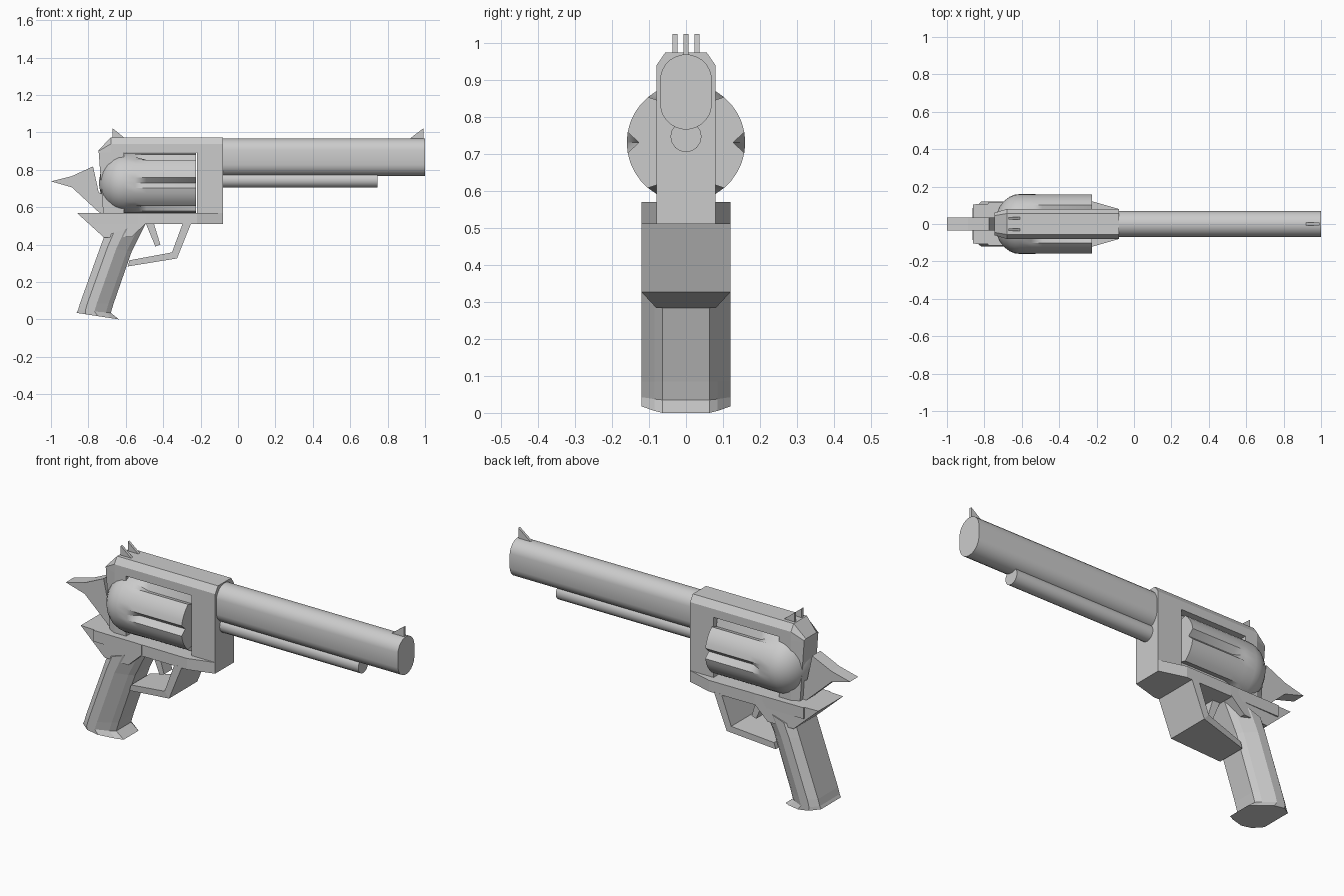
import bpy, bmesh
from math import sin, cos, pi, radians, sqrt

if "Cube" in bpy.data.objects:
    bpy.data.objects.remove(bpy.data.objects["Cube"])


def finish(name, bm, smooth=None):
    bmesh.ops.recalc_face_normals(bm, faces=bm.faces)
    me = bpy.data.meshes.new(name)
    bm.to_mesh(me)
    bm.free()
    ob = bpy.data.objects.new(name, me)
    bpy.context.collection.objects.link(ob)
    if smooth:
        bpy.ops.object.select_all(action='DESELECT')
        ob.select_set(True)
        bpy.context.view_layer.objects.active = ob
        bpy.ops.object.shade_smooth_by_angle(angle=radians(smooth))
    return ob


def loft(name, rings, smooth=None):
    """Skin a list of equal-length point rings and cap both ends."""
    bm = bmesh.new()
    vs = [[bm.verts.new(p) for p in r] for r in rings]
    n = len(vs[0])
    for a, b in zip(vs, vs[1:]):
        for i in range(n):
            j = (i + 1) % n
            bm.faces.new((a[i], a[j], b[j], b[i]))
    bm.faces.new(vs[0])
    bm.faces.new(vs[-1])
    return finish(name, bm, smooth)


def prism(name, pts, y=0.0):
    """Side profile of (x, z, half width), mirrored about the plane y."""
    return loft(name, [[(x, y + s * w, z) for x, z, w in pts] for s in (-1, 1)])


def slab(name, pts, w, y=0.0):
    return prism(name, [(x, z, w) for x, z in pts], y)


def mirrored(half, x):
    """Closed yz section at x from a half profile of (y, z)."""
    return [(x, y, z) for y, z in half] + [(x, -y, z) for y, z in reversed(half)]


# Barrel: two merged round tubes
def barrel_ring(x):
    arc = [(0.07 * sin(a), (0.898 if i < 6 else 0.835) + 0.07 * cos(a))
           for i, a in enumerate([pi * (k + 0.5) / 12 for k in range(12)])]
    return mirrored(arc, x)


loft("barrel", [barrel_ring(-0.1), barrel_ring(1.0)], 35)

# Ejector rod under the barrel
loft("ejector_rod", [[(x, 0.042 * cos(k * pi / 8), 0.746 + 0.042 * sin(k * pi / 8))
                      for k in range(16)] for x in (-0.1, 0.745)], 35)


# Fluted cylinder with a domed back
def drum_ring(x, r, notch):
    pts = []
    for k in range(6):
        for off, depth in ((-10, 0), (0, notch), (10, 0), (20, 0), (30, 0), (40, 0)):
            a = radians(60 * k + off)
            pts.append((x, (r - depth) * cos(a), 0.73 + (r - depth) * sin(a)))
    return pts


dome = [drum_ring(-0.61 - 0.133 * cos(t), 0.16 * sin(t), 0)
        for t in [radians(d) for d in (5, 20, 35, 50, 65, 78)]]
loft("cylinder", dome + [drum_ring(-0.61, 0.16, 0), drum_ring(-0.55, 0.16, 0),
                         drum_ring(-0.49, 0.16, 0.033), drum_ring(-0.225, 0.16, 0.033)], 35)

# Frame: top strap, front block and recoil plate
strap = [(0.08, 0.893), (0.08, 0.938), (0.056, 0.973)]
loft("top_strap", [mirrored([(0.06, 0.893), (0.06, 0.9), (0.045, 0.905)], -0.745),
                   mirrored(strap, -0.68), mirrored(strap, -0.08)])
slab("front_block", [(-0.22, 0.52), (-0.08, 0.52), (-0.08, 0.92), (-0.22, 0.92)], 0.08)
loft("recoil_plate", [[(xb, -w, 0.56), (xb, w, 0.56), (xt, w, 0.897), (xt, -w, 0.897)]
                      for xb, xt, w in ((-0.72, -0.745, 0.06), (-0.68, -0.68, 0.08),
                                        (-0.61, -0.61, 0.08))])

# Lower frame plate, narrowing to the front, with a pointed tail
loft("lower_frame", [[(x, -w, 0.51), (x, w, 0.51), (x, w, 0.57), (x, -w, 0.57)]
                     for x, w in ((-0.78, 0.115), (-0.22, 0.12), (-0.08, 0.08))])
prism("frame_tail", [(-0.862, 0.57, 0.105), (-0.49, 0.57, 0.119), (-0.49, 0.515, 0.119),
                     (-0.57, 0.44, 0.119), (-0.717, 0.438, 0.11)])

# Grip: chamfered section swept between back and front edges
section = [(0, 0.085), (0.22, 0.12), (0.5, 0.12), (0.85, 0.085), (1, 0.063)]
stations = [((-0.715, 0.445), (-0.49, 0.52)), ((-0.735, 0.39), (-0.568, 0.364)),
            ((-0.845, 0.085), (-0.665, 0.085)), ((-0.855, 0.05), (-0.68, 0.035)),
            ((-0.863, 0.035), (-0.636, 0.0))]
rings = []
for (bx, bz), (fx, fz) in stations:
    half = [(bx + u * (fx - bx), w, bz + u * (fz - bz)) for u, w in section]
    rings.append(half + [(x, -y, z) for x, y, z in reversed(half)])
loft("grip", rings)

# Trigger and wide trigger guard
slab("trigger", [(-0.50, 0.53), (-0.442, 0.39), (-0.415, 0.40), (-0.455, 0.53)], 0.035)
slab("guard_front", [(-0.25, 0.515), (-0.326, 0.326), (-0.353, 0.358), (-0.295, 0.515)], 0.12)
prism("guard_bottom", [(-0.326, 0.326, 0.12), (-0.59, 0.283, 0.08),
                       (-0.58, 0.316, 0.08), (-0.353, 0.358, 0.12)])

# Hammer
slab("hammer", [(-1.0, 0.738), (-0.888, 0.766), (-0.775, 0.818), (-0.745, 0.68),
                (-0.71, 0.66), (-0.71, 0.565), (-0.743, 0.572), (-0.888, 0.706)], 0.035)

# Sights
for side in (-1, 1):
    slab("rear_sight", [(-0.672, 0.965), (-0.672, 1.023), (-0.6, 0.965)], 0.007, side * 0.03)
slab("front_sight", [(0.91, 0.96), (0.993, 1.023), (0.993, 0.96)], 0.007)
